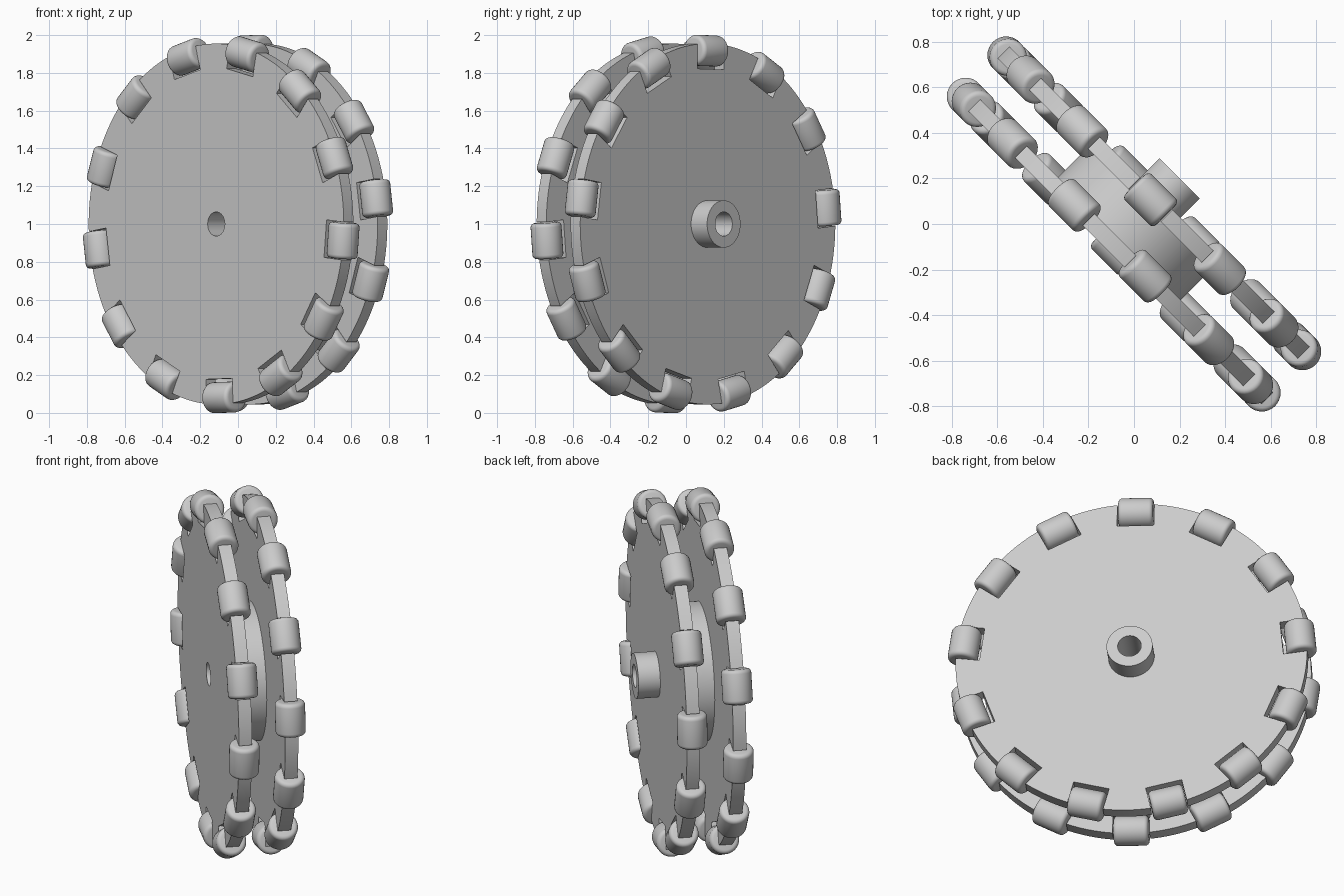
import bpy, bmesh, math
from mathutils import Matrix

old = bpy.data.objects.get("Cube")
if old:
    bpy.data.objects.remove(old, do_unlink=True)

COUNT = 13                  # rollers per disc
STEP = 2 * math.pi / COUNT
TILT = math.radians(1.5)
RIM, BORE = 0.955, 0.064
DISC_Y, HALF = 0.127, 0.036
ROLLER_RING, ROLLER_R, ROLLER_L = 0.918, 0.082, 0.19
NOTCH_R, NOTCH_HALF = 0.82, 0.1

# Wheel frame: local y is the axle, turned to run diagonally
WHEEL = Matrix.Translation((0, 0, 1)) @ Matrix.Rotation(math.radians(-45), 4, 'Z')

grey = bpy.data.materials.new("light_grey")
grey.use_nodes = True
colour = (0.6, 0.6, 0.6, 1)
grey.diffuse_color = colour
grey.node_tree.nodes["Principled BSDF"].inputs["Base Color"].default_value = colour


def to_mesh(bm, name):
    bmesh.ops.recalc_face_normals(bm, faces=bm.faces)
    mesh = bpy.data.meshes.new(name)
    bm.to_mesh(mesh)
    bm.free()
    mesh.materials.append(grey)
    return mesh


def place(mesh, name, matrix):
    ob = bpy.data.objects.new(name, mesh)
    bpy.context.collection.objects.link(ob)
    ob.matrix_world = WHEEL @ matrix
    return ob


def lathe(name, profile, steps, closed):
    """Spin (radius, y) points around the y axis."""
    bm = bmesh.new()
    verts = [bm.verts.new((r, y, 0)) for r, y in profile]
    edges = [bm.edges.new(p) for p in zip(verts, verts[1:])]
    if closed:
        edges.append(bm.edges.new((verts[-1], verts[0])))
    bmesh.ops.spin(bm, geom=verts + edges, cent=(0, 0, 0), axis=(0, 1, 0),
                   angle=2 * math.pi, steps=steps)
    bmesh.ops.remove_doubles(bm, verts=bm.verts, dist=1e-5)
    return to_mesh(bm, name)


def tube(name, radius, y0, y1):
    ring = [(BORE, y0), (radius, y0), (radius, y1), (BORE, y1)]
    return place(lathe(name, ring, 64, True), name, Matrix())


def notched_disc(name, y, phase):
    """Flat disc with a rectangular notch per roller and a centre bore."""
    bm = bmesh.new()

    def loop(points):
        vs = [bm.verts.new((px, y - HALF, pz)) for px, pz in points]
        return [bm.edges.new((v, vs[i - 1])) for i, v in enumerate(vs)]

    outline = []
    half_angle = math.asin(NOTCH_HALF / RIM)
    for k in range(COUNT):
        a = phase + k * STEP
        c, s = math.cos(a), math.sin(a)
        for t in (-NOTCH_HALF, NOTCH_HALF):
            outline.append((NOTCH_R * c - t * s, NOTCH_R * s + t * c))
        span = STEP - 2 * half_angle
        for i in range(9):
            b = a + half_angle + span * i / 8
            outline.append((RIM * math.cos(b), RIM * math.sin(b)))
    bore = [(BORE * math.cos(i * math.pi / 32), BORE * math.sin(i * math.pi / 32))
            for i in range(64)]
    edges = loop(outline) + loop(bore)
    bmesh.ops.triangle_fill(bm, use_beauty=True, use_dissolve=False, edges=edges)
    top = bmesh.ops.extrude_face_region(bm, geom=bm.faces[:])["geom"]
    bmesh.ops.translate(bm, vec=(0, 2 * HALF, 0),
                        verts=[g for g in top if isinstance(g, bmesh.types.BMVert)])
    return place(to_mesh(bm, name), name, Matrix())


# Roller: cylinder with rounded rims
fillet = 0.022
rim = [(ROLLER_R - fillet + fillet * math.cos(i * math.pi / 8),
        ROLLER_L / 2 - fillet + fillet * math.sin(i * math.pi / 8)) for i in range(5)]
half = rim + [(0, ROLLER_L / 2)]
roller_mesh = lathe("roller", [(r, -y) for r, y in reversed(half)] + half, 32, False)

parts = []
for side, y, phase in (("front", -DISC_Y, TILT - math.pi / 2),
                       ("back", DISC_Y, TILT + math.pi / 2)):
    parts.append(notched_disc(side + "_disc", y, phase))
    for k in range(COUNT):
        # Each roller lies along the rim's tangent
        m = (Matrix.Rotation(-(phase + k * STEP), 4, 'Y')
             @ Matrix.Translation((ROLLER_RING, y, 0))
             @ Matrix.Rotation(math.pi / 2, 4, 'X'))
        parts.append(place(roller_mesh, f"{side}_roller_{k + 1}", m))

# Spacer between the discs and the boss on the back
parts.append(tube("centre_spacer", 0.38, HALF - DISC_Y, DISC_Y - HALF))
parts.append(tube("back_boss", 0.125, DISC_Y + HALF, 0.283))

# Smooth the round walls and keep the rims crisp
bpy.ops.object.select_all(action='DESELECT')
for ob in parts:
    ob.select_set(True)
bpy.context.view_layer.objects.active = parts[0]
bpy.ops.object.shade_smooth_by_angle(angle=math.radians(35))
